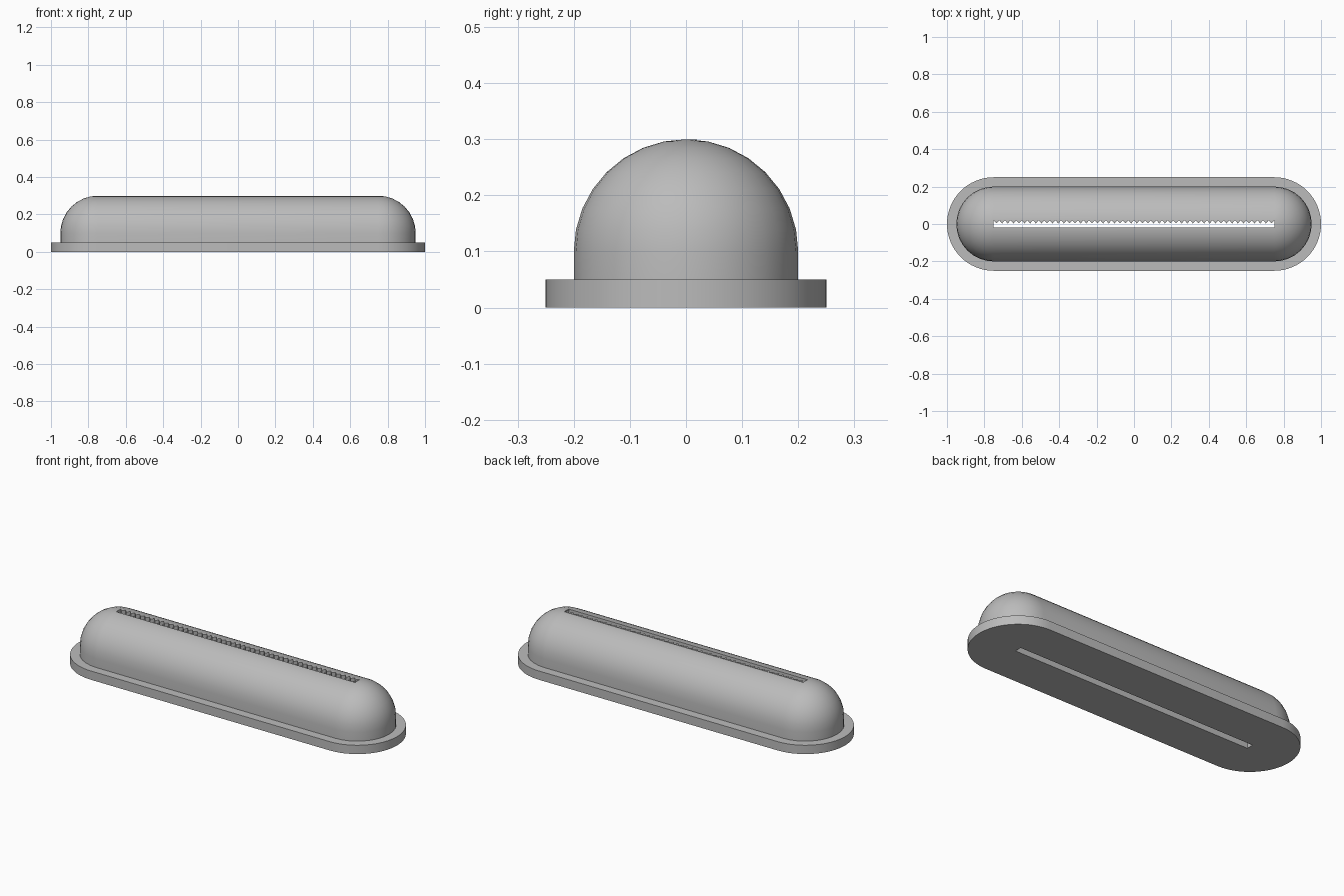
import bpy, bmesh, math

cube = bpy.data.objects.get("Cube")
if cube:
    bpy.data.objects.remove(cube, do_unlink=True)

HALF, SLOT = 0.75, 0.02

grey = bpy.data.materials.new("plain grey")
grey.use_nodes = True
colour = (0.5, 0.5, 0.5, 1)
grey.diffuse_color = colour
grey.node_tree.nodes["Principled BSDF"].inputs["Base Color"].default_value = colour


def finish(name, bm):
    mesh = bpy.data.meshes.new(name)
    bmesh.ops.recalc_face_normals(bm, faces=bm.faces)
    bm.to_mesh(mesh)
    bm.free()
    mesh.materials.append(grey)
    obj = bpy.data.objects.new(name, mesh)
    bpy.context.collection.objects.link(obj)
    return obj


def long_hull(name, rings, segments):
    """Hull of (radius, height) rings repeated at both ends."""
    bm = bmesh.new()
    for side in (-1, 1):
        for radius, z in rings:
            for i in range(segments):
                a = math.tau * i / segments
                bm.verts.new((side * HALF + radius * math.cos(a), radius * math.sin(a), z))
    bmesh.ops.remove_doubles(bm, verts=bm.verts, dist=0.0001)
    bmesh.ops.convex_hull(bm, input=bm.verts)
    bmesh.ops.dissolve_limit(bm, angle_limit=0.01, verts=bm.verts, edges=bm.edges)
    return finish(name, bm)


# Flat base plate and domed body with round ends
plate = long_hull("base_plate", [(0.25, 0), (0.25, 0.05)], 64)
dome = [(0.2, 0.04)]
for k in range(9):
    t = math.pi / 16 * k
    dome.append((0.2 * math.cos(t), 0.1 + 0.2 * math.sin(t)))
body = long_hull("domed_body", dome, 32)

# Long slot through both parts
bm = bmesh.new()
bmesh.ops.create_cube(bm, size=1)
bmesh.ops.scale(bm, vec=(2 * HALF, 2 * SLOT, 1), verts=bm.verts)
cutter = finish("slot_cutter", bm)
cutter.hide_render = True
for obj in (plate, body):
    cut = obj.modifiers.new("slot", 'BOOLEAN')
    cut.operation = 'DIFFERENCE'
    cut.solver = 'EXACT'
    cut.object = cutter
    bpy.ops.object.select_all(action='DESELECT')
    bpy.context.view_layer.objects.active = obj
    obj.select_set(True)
    bpy.ops.object.modifier_apply(modifier=cut.name)
    bpy.ops.object.shade_smooth_by_angle(angle=math.radians(30))
bpy.data.objects.remove(cutter, do_unlink=True)

# Row of pointed teeth along the back lip of the slot
bm = bmesh.new()
count = 50
pitch = 2 * HALF / count
for i in range(count):
    x = -HALF + pitch * (i + 0.5)
    plan = [(x - pitch / 2, SLOT), (x, 0.003), (x + pitch / 2, SLOT)]
    low = [bm.verts.new((px, py, 0.28)) for px, py in plan]
    high = [bm.verts.new((px, py, 0.3)) for px, py in plan]
    bm.faces.new(low)
    bm.faces.new(high)
    for j in range(3):
        n = (j + 1) % 3
        bm.faces.new((low[j], low[n], high[n], high[j]))
finish("slot_teeth", bm)
